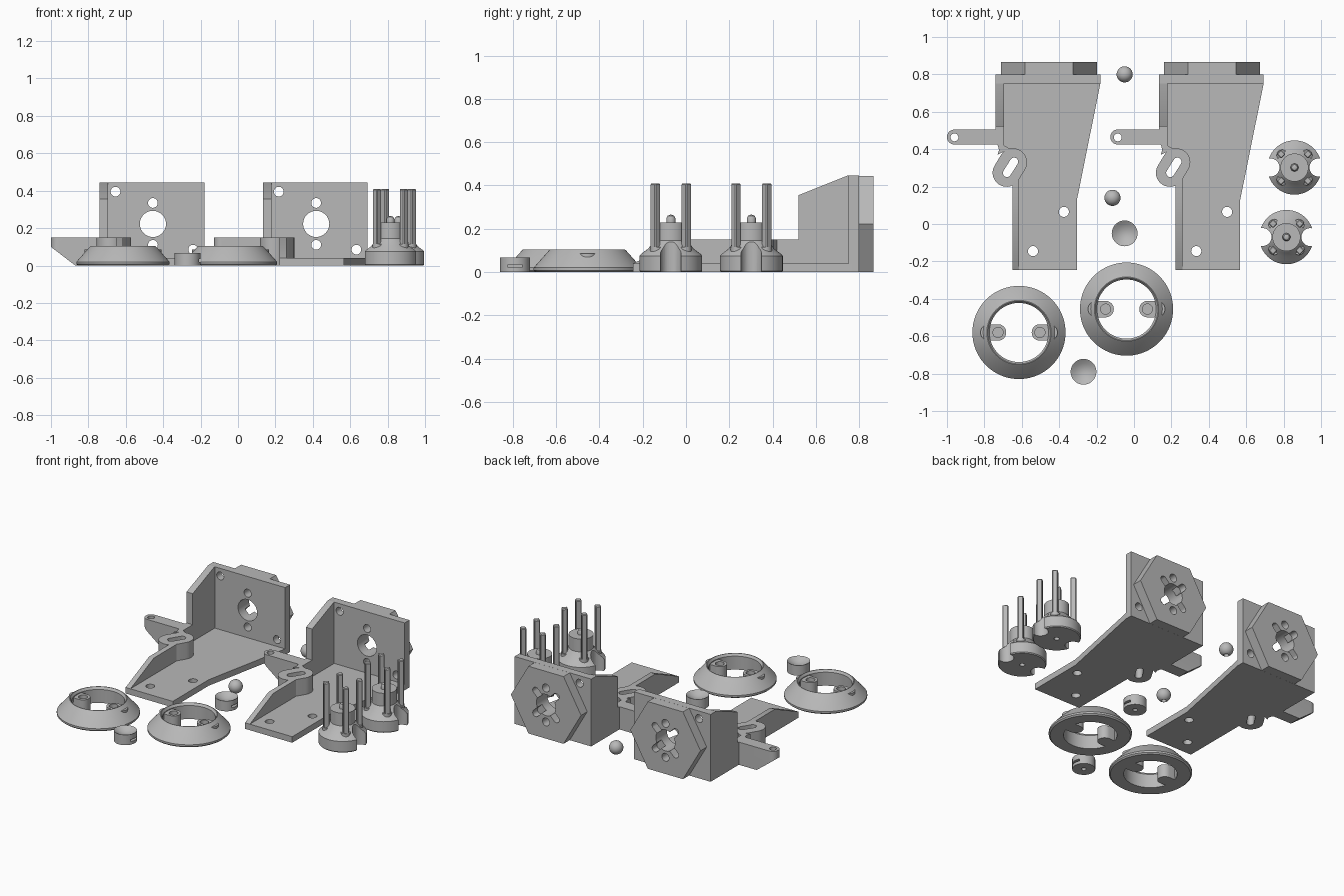
import bpy, bmesh, math
from mathutils import Vector

if "Cube" in bpy.data.objects:
    bpy.data.objects.remove(bpy.data.objects["Cube"])

grey = bpy.data.materials.new("plain grey")
grey.diffuse_color = (0.48, 0.48, 0.48, 1)
grey.use_nodes = True
grey.node_tree.nodes["Principled BSDF"].inputs["Base Color"].default_value = grey.diffuse_color


def finish(name, bm):
    bmesh.ops.remove_doubles(bm, verts=bm.verts, dist=1e-5)
    bmesh.ops.recalc_face_normals(bm, faces=bm.faces)
    me = bpy.data.meshes.new(name)
    bm.to_mesh(me)
    bm.free()
    me.materials.append(grey)
    ob = bpy.data.objects.new(name, me)
    bpy.context.collection.objects.link(ob)
    return ob


def prism(name, pts, a, b, axis='z'):
    """Extrude a 2D outline from a to b along an axis."""
    place = {'z': lambda u, v, w: (u, v, w),
             'y': lambda u, v, w: (u, w, v),
             'x': lambda u, v, w: (w, u, v)}[axis]
    bm = bmesh.new()
    face = bm.faces.new([bm.verts.new(place(u, v, a)) for u, v in pts])
    new = bmesh.ops.extrude_face_region(bm, geom=[face])['geom']
    shift = Vector(place(0, 0, b - a))
    bmesh.ops.translate(bm, vec=shift, verts=[g for g in new if isinstance(g, bmesh.types.BMVert)])
    return finish(name, bm)


def rect(x0, x1, y0, y1):
    return [(x0, y0), (x1, y0), (x1, y1), (x0, y1)]


def circle(x, y, r, n=32):
    return [(x + r * math.cos(2 * math.pi * i / n), y + r * math.sin(2 * math.pi * i / n)) for i in range(n)]


def stadium(x, y, dx, dy, r, n=16):
    """Two half circles centred at (x, y) +- (dx, dy), joined by tangents."""
    a0 = math.atan2(dy, dx) - math.pi / 2
    pts = []
    for s in (0, 1):
        for i in range(n + 1):
            a = a0 + math.pi * (s + i / n)
            k = 1 - 2 * s
            pts.append((x + k * dx + r * math.cos(a), y + k * dy + r * math.sin(a)))
    return pts


def revolve(name, profile, n=64, closed=False):
    bm = bmesh.new()
    rows = [[bm.verts.new((r * math.cos(2 * math.pi * i / n), r * math.sin(2 * math.pi * i / n), z))
             for i in range(n)] for r, z in profile]
    for k in range(len(rows) - (0 if closed else 1)):
        a, b = rows[k], rows[(k + 1) % len(rows)]
        for i in range(n):
            j = (i + 1) % n
            bm.faces.new((a[i], a[j], b[j], b[i]))
    return finish(name, bm)


def cut(ob, *cutters, op='DIFFERENCE'):
    bpy.context.view_layer.objects.active = ob
    for c in cutters:
        m = ob.modifiers.new("cut", 'BOOLEAN')
        m.operation, m.solver, m.object = op, 'EXACT', c
        bpy.ops.object.modifier_apply(modifier=m.name)
        bpy.data.objects.remove(c)
    return ob


def smooth(ob, angle=32):
    bpy.ops.object.select_all(action='DESELECT')
    ob.select_set(True)
    bpy.context.view_layer.objects.active = ob
    bpy.ops.object.shade_smooth_by_angle(angle=math.radians(angle))


def place_pair(parts, first, second):
    """Put the parts at the first spot and a copy at the second."""
    for ob in parts:
        smooth(ob)
        twin = ob.copy()
        bpy.context.collection.objects.link(twin)
        twin.name = ob.name + "_second"
        ob.location = (*first, 0)
        twin.location = (*second, 0)


def hole(x, y, r, a, b, axis='z'):
    return prism("cutter", circle(x, y, r), a, b, axis)


# --- motor bracket: floor plate with two screw holes
base = prism("base_plate", [(-.65, -.245), (-.305, -.245), (-.305, .13), (-.18, .75), (-.18, .78),
                            (-.72, .78), (-.72, .40), (-.615, .38), (-.615, .2), (-.65, .2)], 0, .04)
cut(base, hole(-.375, .065, .027, -.1, .1), hole(-.54, -.145, .027, -.1, .1))

# back wall and hexagonal motor plate behind it
CX, CZ = -.455, .2225
wall = prism("back_wall", rect(-.74, -.18, 0, .445), .75, .80, 'y')
hexa = prism("motor_plate", circle(CX, CZ, .2565, 6), .80, .865, 'y')
for ob in (wall, hexa):
    cut(ob, hole(CX, CZ, .07, .7, .9, 'y'),
        hole(CX, CZ + .112, .026, .7, .9, 'y'), hole(CX, CZ - .112, .026, .7, .9, 'y'))
cut(wall, hole(-.655, .395, .026, .7, .9, 'y'), hole(-.24, .085, .026, .7, .9, 'y'))
# diagonal pin slots in the motor plate
cut(hexa, *[prism("cutter", stadium(CX, CZ, .075, s * .075, .022), .815, .9, 'y') for s in (1, -1)])

# side wall with sloped top, and the low rail in front of it
side = prism("side_wall", [(.52, 0), (.80, 0), (.80, .445), (.745, .445), (.52, .355)], -.74, -.695, 'x')
rail = prism("side_rail", [(-.245, 0), (.24, 0), (.24, .15), (.0, .15), (-.245, .04)], -.65, -.615, 'x')
link = prism("tab_link", [(-.74, .43), (-.728, .42), (-.722, .395), (-.73, .37), (-.69, .39),
                          (-.65, .395), (-.695, .42), (-.695, .53), (-.74, .53)], 0, .15)

# slotted adjustment tab
tab = prism("slotted_tab", stadium(-.664, .302, .017, .028, .075), 0, .15)
cut(tab, prism("cutter", stadium(-.66, .303, .019, .03, .022), -.1, .3))
cut(rail, prism("cutter", stadium(-.66, .303, .019, .03, .022), -.1, .3))

# side arm: rounded in plan, undercut towards its tip
arm = prism("side_arm", [(-1.02, .15), (-1.02, .115), (-.87, 0), (-.70, 0), (-.70, .15)], .40, .53, 'y')
cut(arm, prism("cutter", stadium(-.83, .465, .13, 0, .04), -.1, .3), op='INTERSECT')
cut(arm, hole(-.96, .463, .021, -.1, .3))
place_pair([base, wall, hexa, side, rail, link, tab, arm], (0, 0), (.873, 0))

# --- tapered ring with two screw lugs inside
ring = revolve("tapered_ring", [(.16, 0), (.24, 0), (.249, .008), (.249, .02), (.178, .1), (.172, .105),
                                (.168, .105), (.158, .09)], 96, True)
lugs = []
for s in (1, -1):
    pts = stadium(s * .137, 0, .025, 0, .044)
    lug = prism("ring_lug_right" if s > 0 else "ring_lug_left", pts, 0, .085)
    cut(lug, hole(s * .112, 0, .027, .015, .2))
    lugs.append(lug)
place_pair([ring] + lugs, (-.615, -.58), (-.04, -.455))

# --- round puck with dished top, side slit and bottom hole
puck = revolve("dished_puck", [(0, 0), (.069, 0), (.069, .068), (.066, .068), (.045, .054), (.022, .045), (0, .042)], 48)
cut(puck, prism("cutter", rect(-.032, .032, .02, .034), 0, .2, 'x'), hole(0, 0, .014, -.1, .02))
place_pair([puck], (-.05, -.05), (-.27, -.79))

# --- small ball with a blind hole underneath
R = .043
ball = revolve("small_ball", [(R * math.sin(math.pi * i / 20), R - R * math.cos(math.pi * i / 20))
                              for i in range(21)], 40)
cut(ball, hole(0, 0, .016, -.1, .035))
place_pair([ball], (-.05, .80), (-.115, .14))

# --- hub: flared foot, centre post with domed tip, side bites
hub = revolve("hub_body", [(0, 0), (.14, 0), (.145, .006), (.145, .075), (.138, .083), (.105, .108), (.085, .135),
                           (.075, .145), (.075, .23), (.021, .23), (.021, .248), (.015, .26), (0, .266)], 64)
cut(hub, hole(.128, 0, .048, -.1, .3), hole(-.128, 0, .048, -.1, .3), hole(0, 0, .016, -.1, .05))
parts = [hub]
# four upright pins, square to the diagonals
for i in range(4):
    a = math.pi / 4 + i * math.pi / 2
    x, y = .101 * math.cos(a), .101 * math.sin(a)
    pin = prism("hub_pin", circle(x, y, .025, 4), .06, .41)
    bpy.context.view_layer.objects.active = pin
    bev = pin.modifiers.new("bevel", 'BEVEL')
    bev.width, bev.segments = .005, 1
    bpy.ops.object.modifier_apply(modifier=bev.name)
    parts.append(pin)
    parts.append(prism("hub_pin_foot", circle(.093 * math.cos(a), .093 * math.sin(a), .03, 16), .06, .115))
place_pair(parts, (.858, .302), (.815, -.07))
